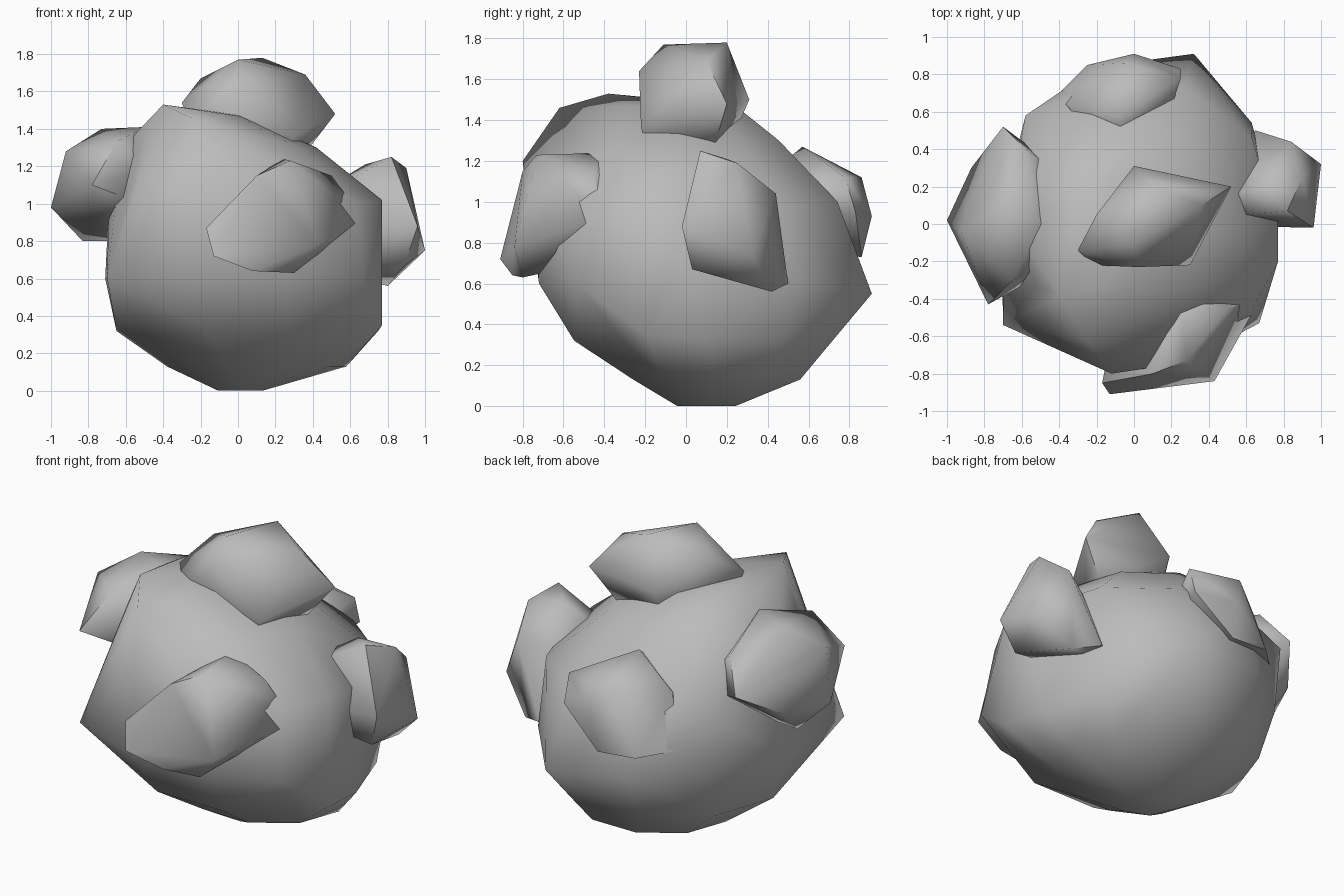
import bpy
import bmesh
import math
from mathutils import Vector

default_cube = bpy.data.objects.get("Cube")
if default_cube:
    bpy.data.objects.remove(default_cube, do_unlink=True)

# One plain stone colour
stone = bpy.data.materials.new("stone_grey")
stone.use_nodes = True
colour = (0.5, 0.5, 0.5, 1)
stone.diffuse_color = colour
stone.node_tree.nodes["Principled BSDF"].inputs["Base Color"].default_value = colour

boulder_centre = Vector((0, 0, .8))


def ring_of_corners(height, centre_x, centre_y, radius_x, radius_y, sides=10):
    """Return the corners of a level oval outline."""
    corners = []
    for side in range(sides):
        angle = math.tau * side / sides
        corner_x = centre_x + radius_x * math.cos(angle)
        corner_y = centre_y + radius_y * math.sin(angle)
        corners.append((corner_x, corner_y, height))
    return corners


def chiselled_stone(name, corners, crease_angle=70):
    """Wrap a convex faceted stone around its corners and shade it softly."""
    shape = bmesh.new()
    for corner in corners:
        shape.verts.new(corner)
    hull = bmesh.ops.convex_hull(shape, input=shape.verts[:])
    leftovers = set(hull["geom_interior"] + hull["geom_unused"])
    loose = [item for item in leftovers if isinstance(item, bmesh.types.BMVert)]
    bmesh.ops.delete(shape, geom=loose, context="VERTS")
    bmesh.ops.recalc_face_normals(shape, faces=shape.faces[:])
    mesh = bpy.data.meshes.new(name)
    shape.to_mesh(mesh)
    shape.free()
    mesh.materials.append(stone)
    stone_object = bpy.data.objects.new(name, mesh)
    bpy.context.collection.objects.link(stone_object)
    bpy.ops.object.select_all(action="DESELECT")
    stone_object.select_set(True)
    bpy.context.view_layer.objects.active = stone_object
    bpy.ops.object.shade_smooth_by_angle(angle=math.radians(crease_angle))


def embedded_stone(name, corners):
    """Make a stone whose root runs inwards to sit inside the boulder."""
    roots = [Vector(corner).lerp(boulder_centre, .28) for corner in corners]
    chiselled_stone(name, corners + roots)


# Main boulder: oval rings from base to crown, plus its jutting corners
boulder = (
    ring_of_corners(height=0, centre_x=0, centre_y=.1, radius_x=.13, radius_y=.15, sides=5)
    + ring_of_corners(height=.13, centre_x=.1, centre_y=.15, radius_x=.48, radius_y=.43)
    + ring_of_corners(height=.32, centre_x=.05, centre_y=.08, radius_x=.7, radius_y=.66)
    + ring_of_corners(height=.6, centre_x=.03, centre_y=.06, radius_x=.74, radius_y=.82)
    + ring_of_corners(height=1, centre_x=.04, centre_y=0, radius_x=.73, radius_y=.78)
    + ring_of_corners(height=1.3, centre_x=-.1, centre_y=-.03, radius_x=.52, radius_y=.51)
    + ring_of_corners(height=1.47, centre_x=-.2, centre_y=-.08, radius_x=.24, radius_y=.34)
)
boulder_corners = [
    (.32, .91, .55), (-.12, -.8, 1.2), (-.4, -.38, 1.53),
    (-.25, -.62, 1.46), (-.7, -.54, .6), (-.58, .58, 1),
    (.77, -.2, .35), (.77, -.2, 1.02), (.67, -.53, .6),
]
chiselled_stone("boulder", boulder + boulder_corners)

# Smaller stones partly sunk into the boulder
embedded_stone("top_stone", [
    (-.3, -.14, 1.54), (-.2, .05, 1.67), (0, -.11, 1.77),
    (.13, .2, 1.78), (.36, .1, 1.69), (.52, .2, 1.48),
    (.02, -.23, 1.64), (.3, -.22, 1.36), (0, .31, 1.5),
    (-.22, -.22, 1.46),
])
embedded_stone("front_stone", [
    (-.17, -.85, .87), (-.13, -.91, .72), (.1, -.8, 1.15),
    (.28, -.73, 1.23), (.24, -.41, 1.24), (.5, -.45, 1.15),
    (.67, -.41, .92), (.43, -.84, .78), (.3, -.8, .63),
    (.08, -.85, .64),
])
embedded_stone("left_stone", [
    (.82, .07, 1.25), (.68, .2, 1.21), (.9, .25, 1.19),
    (.84, .44, 1.04), (1, .32, .75), (.96, -.02, .88),
    (.65, .5, .6), (.8, .42, .56), (.89, .03, .67),
])
embedded_stone("right_stone", [
    (-1, .02, .98), (-.92, -.05, 1.28), (-.73, .1, 1.4),
    (-.5, 0, 1.41), (-.7, .52, 1.12), (-.78, -.43, 1.1),
    (-.65, -.3, 1.33), (-.83, .1, .8), (-.58, .4, 1.3),
    (-.87, .3, .98),
])
embedded_stone("back_stone", [
    (.25, .78, 1.12), (-.08, .57, 1.27), (.25, .83, .95),
    (0, .91, .93), (-.05, .86, 1.12), (-.25, .85, .75),
    (-.42, .68, .78), (-.35, .63, 1.1), (0, .86, .73),
])
